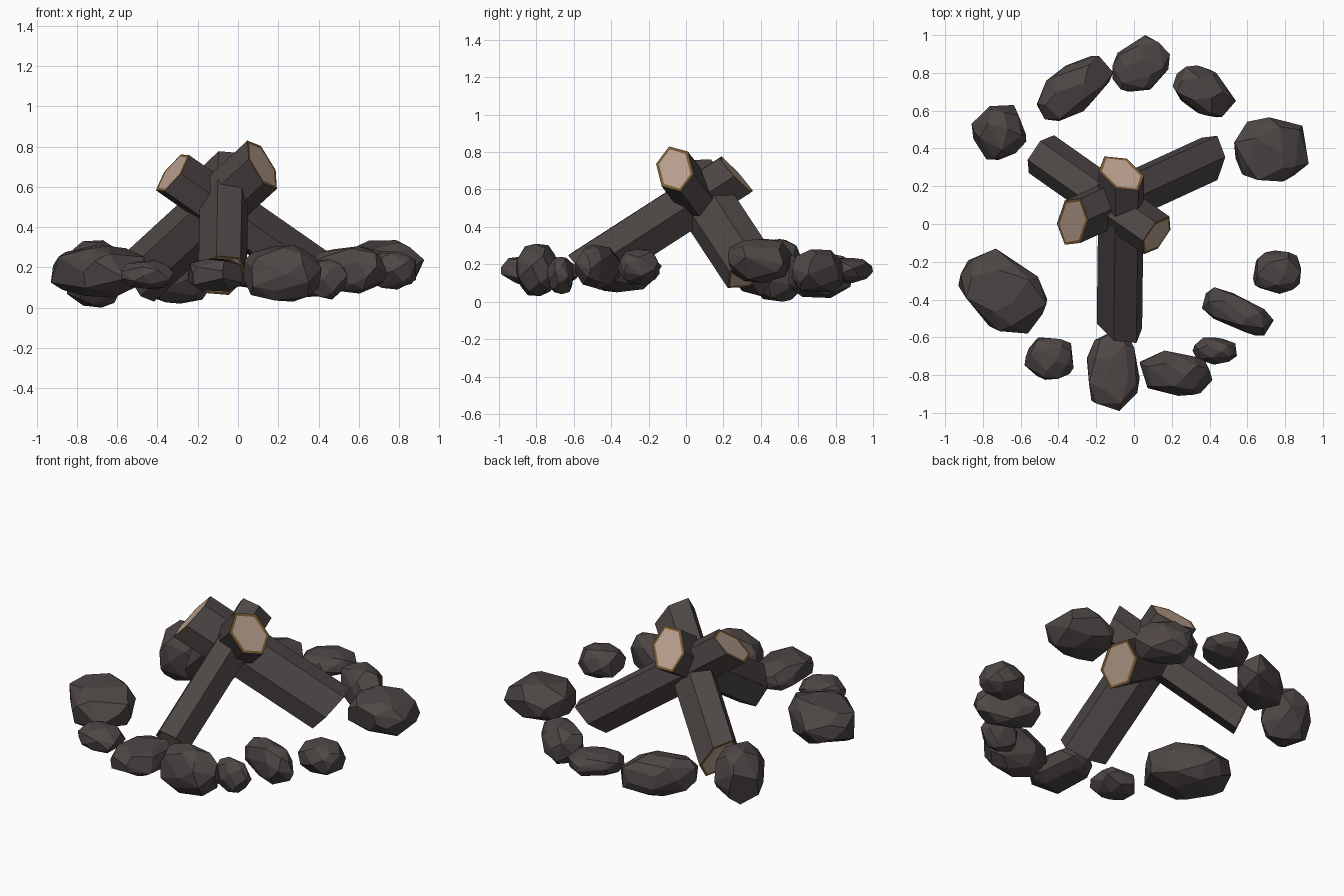
import bpy, bmesh, math, random
from mathutils import Vector, Matrix

if "Cube" in bpy.data.objects:
    bpy.data.objects.remove(bpy.data.objects["Cube"])

random.seed(7)


def material(name, rgb):
    m = bpy.data.materials.new(name)
    m.diffuse_color = (*rgb, 1)
    m.use_nodes = True
    m.node_tree.nodes["Principled BSDF"].inputs["Base Color"].default_value = m.diffuse_color
    return m


CHARRED = material("charred_grey", (0.075, 0.062, 0.060))
RING = material("inner_bark_brown", (0.19, 0.105, 0.033))
WOOD = material("cut_wood_beige", (0.50, 0.36, 0.28))


def finish(bm, name, mats):
    bmesh.ops.recalc_face_normals(bm, faces=bm.faces[:])
    me = bpy.data.meshes.new(name)
    bm.to_mesh(me)
    bm.free()
    for m in mats:
        me.materials.append(m)
    ob = bpy.data.objects.new(name, me)
    bpy.context.collection.objects.link(ob)
    return ob


def log(name, top, bottom, u, v):
    """Leaning six-sided log; u and v span the slanted hexagonal end."""
    u, v = Vector(u), Vector(v)
    ring = [u, u + v, v, -u, -u - v, -v]
    bm = bmesh.new()
    hi = [bm.verts.new(Vector(top) + p) for p in ring]
    lo = [bm.verts.new(Vector(bottom) + p) for p in ring]
    for i in range(6):
        j = (i + 1) % 6
        bm.faces.new((hi[i], hi[j], lo[j], lo[i]))
    caps = [bm.faces.new(hi), bm.faces.new(lo[::-1])]
    bmesh.ops.recalc_face_normals(bm, faces=bm.faces[:])
    # cut ends: brown rim around pale wood
    rim = bmesh.ops.inset_individual(bm, faces=caps, thickness=0.018)["faces"]
    for f in rim:
        f.material_index = 1
    for f in caps:
        f.material_index = 2
    finish(bm, name, [CHARRED, RING, WOOD])


def stone(name, xr, yr, zr, angle, stretch):
    """Faceted boulder: convex hull of a jittered boxy ball fitted to its extents."""
    n = 30
    pts = []
    turn = Matrix.Rotation(math.radians(angle), 3, 'Z')
    for i in range(n):
        z = 1 - 2 * (i + 0.5) / n
        a = i * 2.39996 + random.uniform(-0.35, 0.35)
        r = math.sqrt(1 - z * z)
        p = Vector((r * math.cos(a), r * math.sin(a), z))
        p = Vector([math.copysign(abs(c) ** 0.85, c) for c in p])
        p *= random.uniform(0.93, 1.05)
        p.x *= stretch
        pts.append(turn @ p)
    for k, (a, b) in enumerate((xr, yr, zr)):
        lo, hi = min(p[k] for p in pts), max(p[k] for p in pts)
        for p in pts:
            p[k] = a + (p[k] - lo) / (hi - lo) * (b - a)
    bm = bmesh.new()
    for p in pts:
        bm.verts.new(p)
    res = bmesh.ops.convex_hull(bm, input=bm.verts[:])
    loose = [v for v in bm.verts if not v.link_faces]
    bmesh.ops.delete(bm, geom=loose, context='VERTS')
    # merge nearly flat neighbours into larger facets
    bmesh.ops.dissolve_limit(bm, angle_limit=math.radians(13),
                             verts=bm.verts[:], edges=bm.edges[:])
    finish(bm, name, [CHARRED])


# three crossed logs
log("front_log", (-.067, .268, .68), (-.077, -.54, .16),
    (.09, -.09, .087), (-.12, .012, .01))
log("back_left_log", (.12, -.06, .71), (-.49, .37, .15),
    (-.073, -.03, .12), (.067, .10, -.027))
log("back_right_log", (-.325, .012, .67), (.40, .345, .165),
    (.083, .01, .087), (-.042, .112, .004))

# ring of stones: x, y and z extents, heading, elongation
stones = [
    ((-.515, -.11), (.545, .89), (.02, .26), 33, 1.9),
    ((-.115, .19), (.70, 1.0), (.10, .235), 35, 1.3),
    ((.205, .54), (.565, .84), (.05, .28), -30, 1.6),
    ((.53, .925), (.225, .565), (.10, .335), 5, 1.1),
    ((.63, .885), (-.37, -.14), (.09, .28), 0, 1.0),
    ((.36, .74), (-.59, -.335), (.07, .305), -26, 2.1),
    ((.31, .545), (-.745, -.60), (.04, .24), -5, 1.5),
    ((.03, .415), (-.91, -.67), (.03, .31), -8, 1.5),
    ((-.25, .03), (-.99, -.56), (.08, .245), 90, 1.5),
    ((-.58, -.32), (-.825, -.60), (.09, .235), 0, 1.1),
    ((-.93, -.46), (-.58, -.13), (.05, .31), -35, 1.3),
    ((-.86, -.57), (.34, .63), (0, .335), 20, 1.1),
]
for i, s in enumerate(stones):
    stone(f"ring_stone_{i + 1:02d}", *s)
